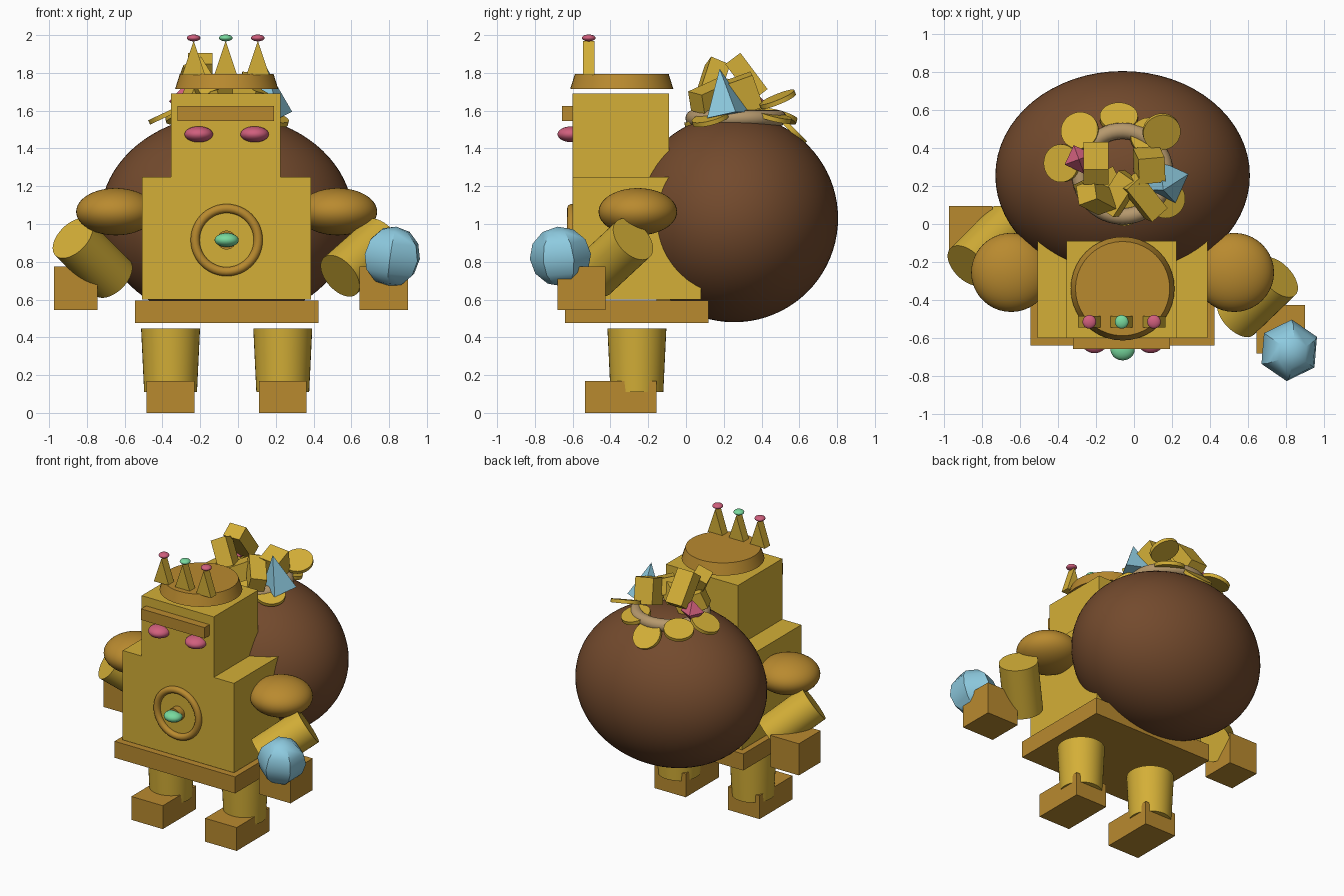
import bpy
import bmesh
from math import radians
from mathutils import Vector, Euler, Matrix

if "Cube" in bpy.data.objects:
    bpy.data.objects.remove(bpy.data.objects["Cube"])


def material(name, code):
    srgb = [int(code[i:i + 2], 16) / 255 for i in (0, 2, 4)]
    rgba = [c / 12.92 if c < 0.04 else ((c + 0.055) / 1.055) ** 2.4 for c in srgb] + [1]
    m = bpy.data.materials.new(name)
    m.use_nodes = True
    m.diffuse_color = rgba
    m.node_tree.nodes["Principled BSDF"].inputs["Base Color"].default_value = rgba
    return m


GOLD = material("gold", "d4af37")
BRONZE = material("dark gold", "b98a2f")
BROWN = material("brown leather", "734a2d")
TAN = material("tan rope", "b5986d")
RED = material("ruby red", "d05f7d")
GREEN = material("emerald green", "78d99e")
BLUE = material("crystal blue", "8ecbe0")
CX = -0.06  # body centre line


def finish(name, mat, loc, rot=(0, 0, 0), smooth=True):
    """Name, colour, place and shade the object just added."""
    o = bpy.context.object
    o.name = name
    o.data.materials.append(mat)
    o.location = loc
    o.rotation_euler = rot if isinstance(rot, Euler) else [radians(a) for a in rot]
    if smooth:
        bpy.ops.object.shade_smooth_by_angle(angle=radians(40))
    return o


def box(name, mat, loc, size, rot=(0, 0, 0)):
    bpy.ops.mesh.primitive_cube_add(size=1)
    bpy.context.object.data.transform(Matrix.Diagonal((*size, 1)))
    return finish(name, mat, loc, rot, False)


def ball(name, mat, loc, radii, seg=40, rings=24):
    bpy.ops.mesh.primitive_uv_sphere_add(segments=seg, ring_count=rings, radius=1)
    bpy.context.object.data.transform(Matrix.Diagonal((*radii, 1)))
    return finish(name, mat, loc)


def cone(name, mat, loc, r1, r2, h, rot=(0, 0, 0), sides=40):
    bpy.ops.mesh.primitive_cone_add(vertices=sides, radius1=r1, radius2=r2, depth=h)
    return finish(name, mat, loc, rot, sides > 8)


def ring(name, mat, loc, major, minor, rot=(0, 0, 0)):
    bpy.ops.mesh.primitive_torus_add(major_radius=major, minor_radius=minor,
                                     major_segments=48, minor_segments=16)
    return finish(name, mat, loc, rot)


def wedge(name, mat, loc, half_x, half_y, h):
    """Upright triangular prism."""
    bm = bmesh.new()
    tri = [bm.verts.new((x, -half_y, z)) for x, z in ((-half_x, 0), (half_x, 0), (0, h))]
    face = bm.faces.new(tri)
    new = bmesh.ops.extrude_face_region(bm, geom=[face])["geom"]
    bmesh.ops.translate(bm, vec=(0, 2 * half_y, 0),
                        verts=[v for v in new if isinstance(v, bmesh.types.BMVert)])
    bmesh.ops.recalc_face_normals(bm, faces=bm.faces)
    mesh = bpy.data.meshes.new(name)
    bm.to_mesh(mesh)
    bm.free()
    o = bpy.data.objects.new(name, mesh)
    bpy.context.collection.objects.link(o)
    bpy.context.view_layer.objects.active = o
    return finish(name, mat, loc, smooth=False)


# Torso, belt and head
box("torso", GOLD, (CX, -0.26, 0.925), (0.895, 0.68, 0.65))
box("belt", BRONZE, (CX, -0.26, 0.535), (0.97, 0.76, 0.12))
box("head", GOLD, (CX - 0.005, -0.345, 1.47), (0.58, 0.51, 0.44))
box("brow", BRONZE, (CX - 0.005, -0.615, 1.585), (0.51, 0.085, 0.08))

# Crown with tipped prongs
cone("crown_band", BRONZE, (CX, -0.34, 1.755), 0.273, 0.248, 0.08)
for i, tip in enumerate((RED, GREEN, RED)):
    x = CX - 0.005 + (i - 1) * 0.17
    wedge(f"crown_prong_{i}", GOLD, (x, -0.515, 1.79), 0.06, 0.031, 0.18)
    ball(f"crown_jewel_{i}", tip, (x, -0.515, 1.985), (0.036, 0.036, 0.018), 20, 12)

# Chest emblem
ring("chest_ring", BRONZE, (CX, -0.605, 0.915), 0.167, 0.024, (90, 0, 0))
cone("chest_knob", BRONZE, (CX, -0.62, 0.915), 0.05, 0.05, 0.06, (90, 0, 0))
ball("chest_gem", GREEN, (CX, -0.66, 0.915), (0.064, 0.058, 0.037), 24, 14)

# Paired parts: eyes, shoulders, legs, feet
for side, s in (("right", -1), ("left", 1)):
    ball(side + "_eye", RED, (CX + s * 0.148, -0.605, 1.475), (0.075, 0.075, 0.042))
    ball(side + "_shoulder", BRONZE, (CX + s * 0.587, -0.255, 1.065), (0.21, 0.208, 0.125))
    cone(side + "_leg", GOLD, (CX + s * 0.297, -0.26, 0.278), 0.14, 0.156, 0.335)
    box(side + "_foot", BRONZE, (CX + s * 0.297, -0.345, 0.085), (0.253, 0.38, 0.17))


# Forearms and block hands
def forearm(name, top, bottom):
    top, bottom = Vector(top), Vector(bottom)
    rot = (top - bottom).to_track_quat("Z", "Y").to_euler()
    cone(name, GOLD, (top + bottom) / 2, 0.13, 0.13, (top - bottom).length, rot)


forearm("left_forearm", (0.76, -0.28, 0.92), (0.54, -0.49, 0.725))
forearm("right_forearm", (-0.875, -0.22, 0.925), (-0.665, -0.01, 0.715))
box("left_hand", BRONZE, (0.772, -0.553, 0.66), (0.255, 0.255, 0.23))
box("right_hand", BRONZE, (-0.86, -0.03, 0.66), (0.23, 0.25, 0.23))
orb = ball("crystal_orb", BLUE, (0.817, -0.665, 0.828), (0.163, 0.163, 0.16), 6, 6)
orb.rotation_euler = (radians(5), radians(8), radians(-4))
for p in orb.data.polygons:
    p.use_smooth = True

# Sack with a rope mouth
ball("sack", BROWN, (CX, 0.255, 1.03), (0.67, 0.55, 0.55), 64, 40)
ring("sack_rope", TAN, (CX, 0.265, 1.56), 0.225, 0.043)

# Coins around the mouth
coins = [
    ((-0.285, 0.49, 1.57), (-15, -12, 0)),
    ((0.145, 0.485, 1.66), (22, 10, 0)),
    ((-0.38, 0.32, 1.58), (0, -25, 0)),
    ((-0.08, 0.56, 1.5), (-45, 0, 0)),
    ((-0.05, 0.09, 1.55), (15, 0, 0)),
    ((0.17, 0.13, 1.56), (15, 15, 0)),
    ((0.08, 0.46, 1.57), (-14, 8, 0)),
]
for i, (loc, rot) in enumerate(coins):
    cone(f"coin_{i}", GOLD, loc, 0.1, 0.1, 0.025, rot, 32)

# Gold bars in the heap
bars = [
    ((-0.2, 0.32, 1.78), (0.13, 0.1, 0.24), (37, 0, 0)),
    ((-0.2, 0.14, 1.76), (0.11, 0.11, 0.2), (-25, -25, 20)),
    ((0.08, 0.31, 1.69), (0.14, 0.14, 0.18), (20, 8, 5)),
    ((0.05, 0.14, 1.68), (0.11, 0.23, 0.11), (20, 10, 42)),
    ((-0.08, 0.16, 1.66), (0.11, 0.22, 0.12), (10, -12, -35)),
    ((-0.19, 0.2, 1.64), (0.2, 0.12, 0.12), (0, 25, 25)),
]
for i, (loc, size, rot) in enumerate(bars):
    box(f"gold_bar_{i}", GOLD, loc, size, rot)

# Loose gems in the heap
cone("crystal_shard", BLUE, (0.165, 0.2, 1.7), 0.12, 0, 0.25, (8, -8, 20), 4)
for s in (0, 180):
    cone(f"ruby_half_{s}", RED, (-0.29, 0.34, 1.69 if s == 0 else 1.61),
         0.08, 0, 0.08, (s, 0, 20), 4)
